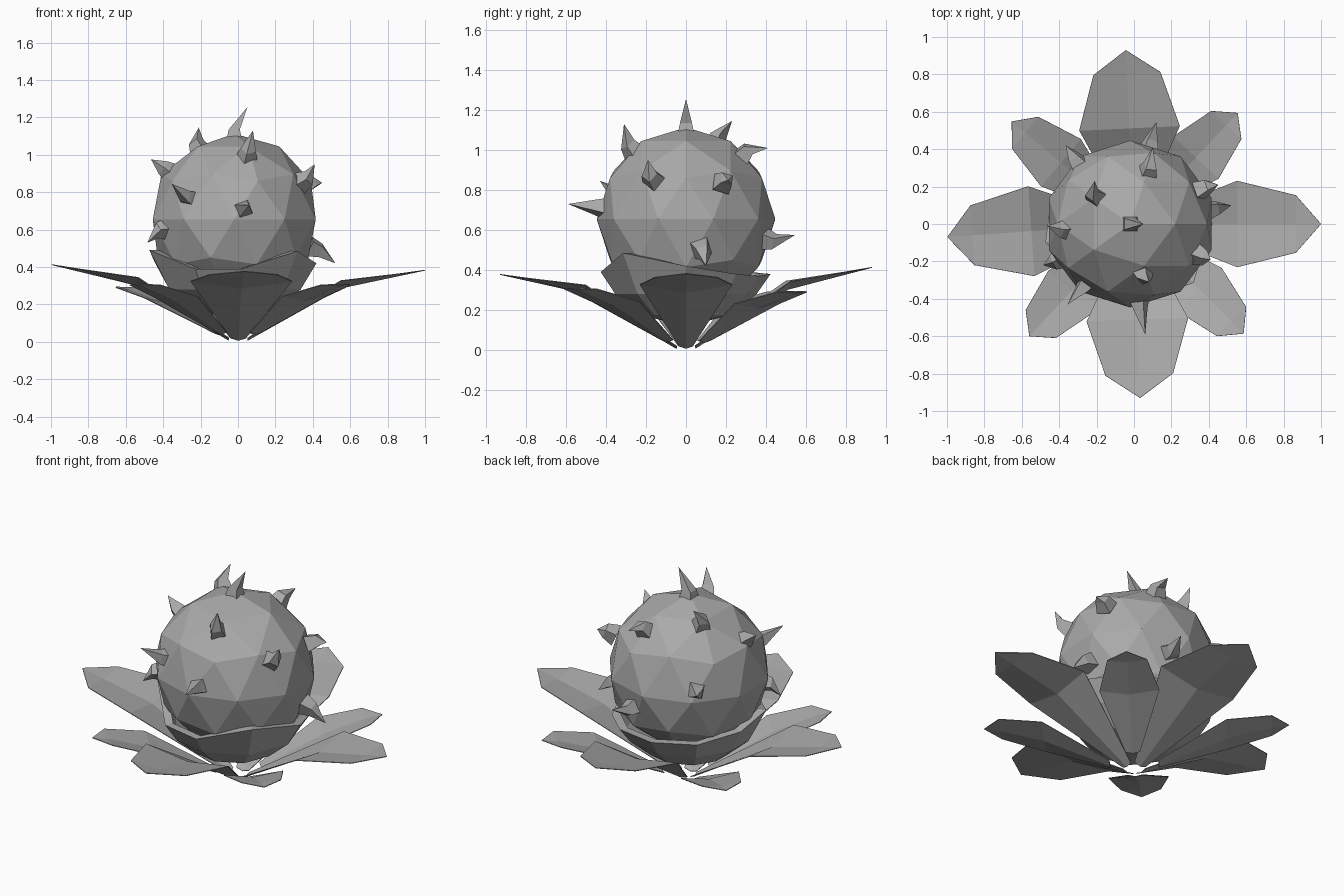
import bpy, bmesh, math
from mathutils import Vector

if "Cube" in bpy.data.objects:
    bpy.data.objects.remove(bpy.data.objects["Cube"])

CENTRE = Vector((-0.02, 0.0, 0.655))
GREY = bpy.data.materials.new("dark_grey")
GREY.diffuse_color = (0.4, 0.4, 0.4, 1)
GREY.use_nodes = True
GREY.node_tree.nodes["Principled BSDF"].inputs["Base Color"].default_value = GREY.diffuse_color


def make_object(name, verts, faces):
    mesh = bpy.data.meshes.new(name)
    mesh.from_pydata([tuple(v) for v in verts], [], faces)
    bm = bmesh.new()
    bm.from_mesh(mesh)
    bmesh.ops.recalc_face_normals(bm, faces=bm.faces)
    bm.to_mesh(mesh)
    bm.free()
    mesh.materials.append(GREY)
    obj = bpy.data.objects.new(name, mesh)
    bpy.context.collection.objects.link(obj)
    return obj


# Faceted fruit body
bpy.ops.mesh.primitive_ico_sphere_add(subdivisions=2, radius=0.458, location=CENTRE)
body = bpy.context.object
body.name = "fruit_body"
body.scale = (1, 0.975, 1)
body.data.materials.append(GREY)


# Cup around the lower half, with an uneven rim: (azimuth, rim height)
rim = [(0, .42), (36, .38), (60, .37), (96, .38), (131, .39),
       (165, .43), (192, .49), (241, .39), (275, .39), (317, .485)]
n = len(rim)
verts = []


def add_ring(radius, height=None):
    for a, z in rim:
        t = math.radians(a)
        # higher rim points flare wider
        r = radius + (z - .38) * .35 if height is None else radius
        verts.append((CENTRE.x + r * math.cos(t), r * math.sin(t), z if height is None else height))


add_ring(0.375)
add_ring(0.425)
add_ring(0.355, 0.28)
add_ring(0.23, 0.175)
verts.append((CENTRE.x, 0, 0.12))
faces = [(r * n + i, r * n + (i + 1) % n, (r + 1) * n + (i + 1) % n, (r + 1) * n + i)
         for r in range(3) for i in range(n)]
faces += [(3 * n + i, 3 * n + (i + 1) % n, 4 * n) for i in range(n)]
make_object("cup", verts, faces)


# Leaves: stations of (distance, midrib height, half width, edge lift), then a tip
def leaf(name, azimuth, length, stations, tip, rise=0.0, wide=1.0):
    t = math.radians(azimuth)
    out, side = Vector((math.cos(t), math.sin(t), 0)), Vector((-math.sin(t), math.cos(t), 0))
    pts = []
    for r, z, w, lift in stations:
        for s in (-1, 0, 1):
            p = out * (r * length) + side * (w * s * wide)
            p.z = z + lift * abs(s) + rise * r
            pts.append(p)
    end = out * (tip[0] * length)
    end.z = tip[1] + rise * tip[0]
    pts.append(end)
    quads = []
    for k in range(len(stations) - 1):
        for s in (0, 1):
            a = 3 * k + s
            quads.append((a, a + 3, a + 4, a + 1))
    a = 3 * (len(stations) - 1)
    quads += [(a, len(pts) - 1, a + 1), (a + 1, len(pts) - 1, a + 2)]
    obj = make_object(name, pts, quads)
    # upper side faces up
    if sum(p.normal.z for p in obj.data.polygons) < 0:
        obj.data.flip_normals()
    mod = obj.modifiers.new("thickness", 'SOLIDIFY')
    mod.thickness = 0.004


large = [(.05, .01, .035, .012), (.55, .295, .24, .04), (.865, .365, .16, .01)]
for name, az, length, rise, wide in [("right", 0, 1.0, -.01, .96), ("back", 92.7, .93, .02, 1.12),
                                     ("left", 184, 1.0, .02, 1.0), ("front", 272, .93, -.015, 1.13)]:
    leaf("large_leaf_" + name, az, length, large, (1.0, .395), rise, wide)

small = [(.13, .04, .04, .01), (.49, .21, .165, .025), (.73, .28, .11, .012)]
for name, az, length, rise in [("back_right", 47, .99, 0), ("back_left", 140, 1.04, 0),
                               ("front_left", 227, 1.0, .02), ("front_right", 315, 1.01, .02)]:
    leaf("small_leaf_" + name, az, length, small, (.82, .295), rise)


# Bent four-sided thorns: (base point on the fruit, tip)
thorns = [
    ((-.02, 0, 1.10), (.05, .00, 1.255)),
    ((.05, -.27, 1.00), (.08, -.31, 1.13)),
    ((-.21, .15, 1.04), (-.21, .23, 1.145)),
    ((.08, .29, .98), (.10, .41, 1.01)),
    ((.08, .41, .55), (.12, .545, .575)),
    ((-.37, -.03, .91), (-.465, -.01, .975)),
    ((-.26, -.32, .77), (-.355, -.43, .845)),
    ((.03, -.42, .71), (.06, -.59, .73)),
    ((.35, -.17, .86), (.41, -.19, .95)),
    ((.37, .19, .84), (.45, .21, .85)),
    ((.41, .08, .50), (.52, .10, .42)),
    ((-.40, -.19, .60), (-.485, -.22, .53)),
    ((-.30, .33, .72), (-.365, .42, .74)),
]
for i, (base, tip) in enumerate(thorns):
    base, tip = Vector(base), Vector(tip)
    normal = (base - CENTRE).normalized()
    u = normal.orthogonal().normalized()
    v = normal.cross(u)
    pts = []
    for offset, r in ((-.03, .062), (.035, .042)):
        for k in range(4):
            t = math.pi / 2 * k + .5 * i
            pts.append(base + normal * offset + (u * math.cos(t) + v * math.sin(t)) * r)
    pts.append(tip)
    f = [(0, 1, 2, 3)]
    for k in range(4):
        m = (k + 1) % 4
        f += [(k, m, 4 + m, 4 + k), (4 + k, 4 + m, 8)]
    make_object(f"thorn_{i + 1}", pts, f)
